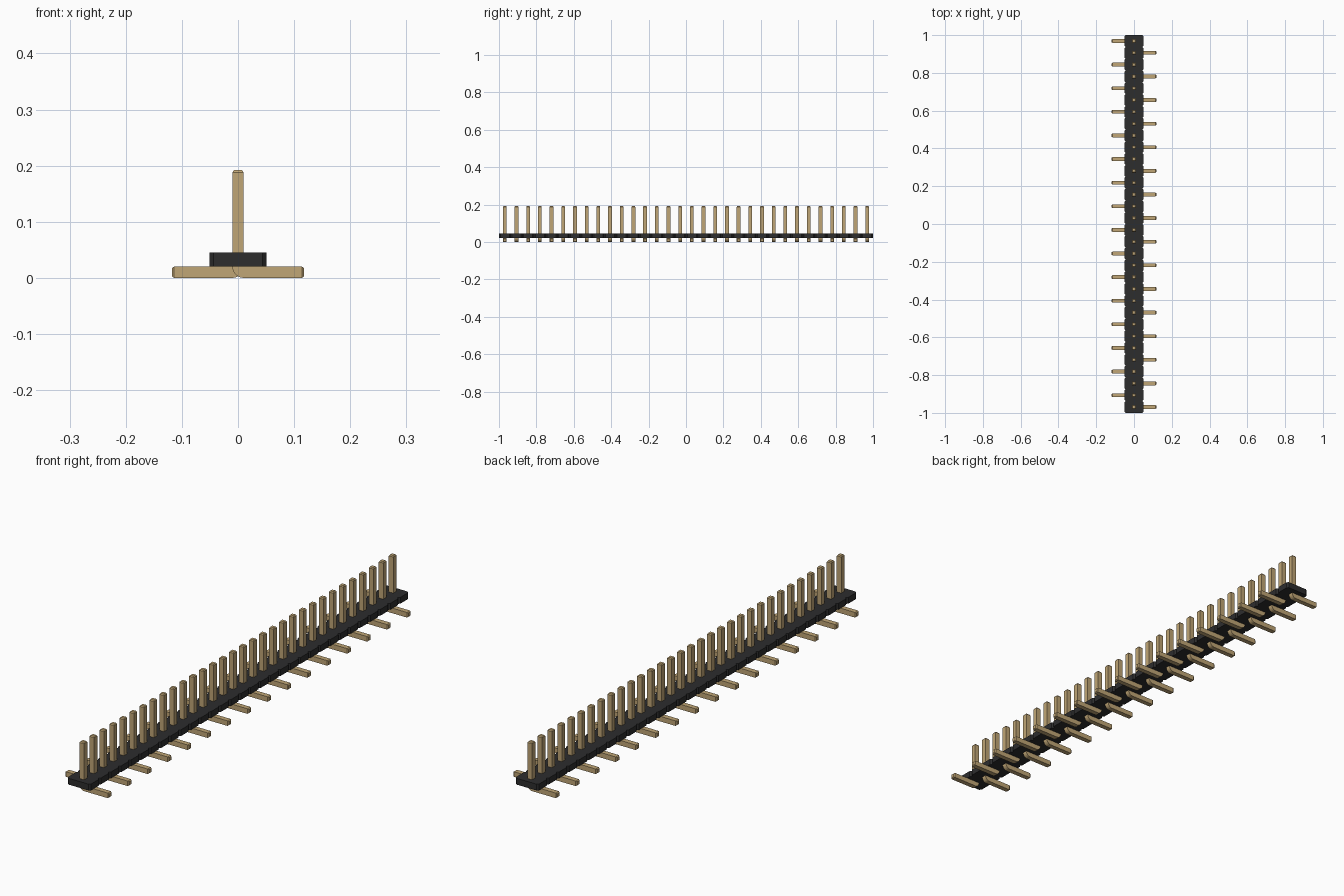
import bpy, bmesh
from math import sin, cos, pi

cube = bpy.data.objects.get("Cube")
if cube:
    bpy.data.objects.remove(cube, do_unlink=True)

COUNT = 32
PITCH = 2 / COUNT
HALF = 0.01          # half thickness of a pin
TOP = 0.192          # pin height
REACH = 0.118        # foot reach
LOW, HIGH = 0.02, 0.045   # housing bottom and top
HALF_WIDTH = 0.051
NOTCH = 0.007


def material(name, color):
    m = bpy.data.materials.new(name)
    m.use_nodes = True
    m.diffuse_color = color
    m.node_tree.nodes["Principled BSDF"].inputs["Base Color"].default_value = color
    return m


def finish(bm, name, mat):
    bmesh.ops.recalc_face_normals(bm, faces=bm.faces)
    mesh = bpy.data.meshes.new(name)
    bm.to_mesh(mesh)
    bm.free()
    mesh.materials.append(mat)
    obj = bpy.data.objects.new(name, mesh)
    bpy.context.collection.objects.link(obj)
    return obj


black = material("black plastic", (0.026, 0.026, 0.027, 1))
gold = material("gold metal", (0.53, 0.38, 0.18, 1))

# Housing: one strip with a small notch between neighbouring positions
bm = bmesh.new()
side = []
for i in range(COUNT):
    y = -1 + i * PITCH
    side += [(HALF_WIDTH - NOTCH, y), (HALF_WIDTH, y + NOTCH),
             (HALF_WIDTH, y + PITCH - NOTCH)]
side.append((HALF_WIDTH - NOTCH, 1))
outline = side + [(-x, y) for x, y in reversed(side)]
face = bm.faces.new([bm.verts.new((x, y, LOW)) for x, y in outline])
extruded = bmesh.ops.extrude_face_region(bm, geom=[face], use_keep_orig=True)
top = [v for v in extruded["geom"] if isinstance(v, bmesh.types.BMVert)]
bmesh.ops.translate(bm, verts=top, vec=(0, 0, HIGH - LOW))
finish(bm, "housing", black)

# Pin sections: outer point, inner point, half depth
tip, bevel = 0.004, 0.003
sections = [((bevel - HALF, TOP), (HALF - bevel, TOP), HALF - bevel),
            ((-HALF, TOP - tip), (HALF, TOP - tip), HALF)]
inner = (HALF, 2 * HALF + 0.0005)
for k in range(7):
    a = k / 6 * pi / 2
    sections.append(((HALF - 2 * HALF * cos(a), 2 * HALF * (1 - sin(a))), inner, HALF))
sections += [((REACH - tip, 0), (REACH - tip, 2 * HALF), HALF),
             ((REACH, bevel), (REACH, 2 * HALF - bevel), HALF - bevel)]


def add_pin(name, y, direction):
    bm = bmesh.new()
    rings = []
    for (ox, oz), (ix, iz), d in sections:
        rings.append([bm.verts.new((x * direction, y + s, z))
                      for x, z, s in ((ox, oz, -d), (ox, oz, d), (ix, iz, d), (ix, iz, -d))])
    for a, b in zip(rings, rings[1:]):
        for j in range(4):
            k = (j + 1) % 4
            bm.faces.new((a[j], a[k], b[k], b[j]))
    bm.faces.new(rings[0])
    bm.faces.new(rings[-1])
    # Merge the fan points at the inside of the bend
    bmesh.ops.remove_doubles(bm, verts=bm.verts, dist=0.00005)
    finish(bm, name, gold)


# Pins, feet alternating left and right from the front
for i in range(COUNT):
    add_pin(f"pin_{i + 1}", -1 + (i + 0.5) * PITCH, 1 if i % 2 == 0 else -1)
